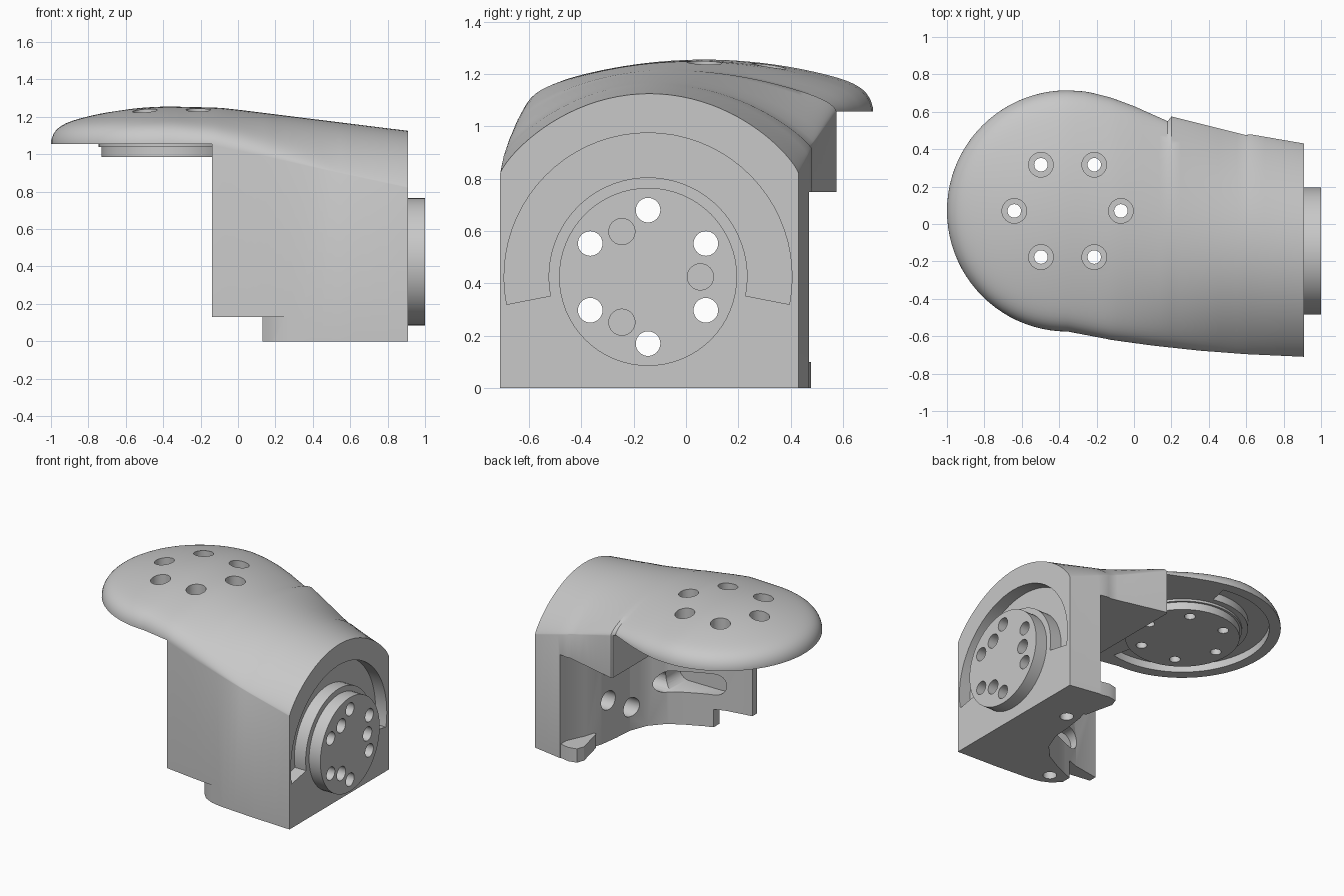
import bpy, bmesh, math

if "Cube" in bpy.data.objects:
    bpy.data.objects.remove(bpy.data.objects["Cube"])

grey = bpy.data.materials.new("plain grey")
grey.use_nodes = True
grey.diffuse_color = (0.58, 0.58, 0.58, 1)
grey.node_tree.nodes["Principled BSDF"].inputs["Base Color"].default_value = (0.58, 0.58, 0.58, 1)

HUB = (-0.355, 0.07)      # vertical joint axis, x and y
SIDE = (-0.145, 0.425)    # horizontal joint axis, y and z
R = 0.645                 # radius of the round end


def finish(name, bm):
    bmesh.ops.recalc_face_normals(bm, faces=bm.faces)
    mesh = bpy.data.meshes.new(name)
    bm.to_mesh(mesh)
    bm.free()
    ob = bpy.data.objects.new(name, mesh)
    bpy.context.collection.objects.link(ob)
    mesh.materials.append(grey)
    return ob


def loft(name, rings):
    bm = bmesh.new()
    loops = [[bm.verts.new(p) for p in ring] for ring in rings]
    for a, b in zip(loops, loops[1:]):
        for i in range(len(a)):
            j = (i + 1) % len(a)
            bm.faces.new((a[i], a[j], b[j], b[i]))
    bm.faces.new(loops[0])
    bm.faces.new(loops[-1])
    return finish(name, bm)


def prism(name, pts, lo, hi, axis="Z"):
    place = {"X": lambda a, b, h: (h, a, b),
             "Y": lambda a, b, h: (a, h, b),
             "Z": lambda a, b, h: (a, b, h)}[axis]
    return loft(name, [[place(a, b, h) for a, b in pts] for h in (lo, hi)])


def arc(c, r, a0, a1, n):
    return [(c[0] + r * math.cos(math.radians(a0 + (a1 - a0) * i / n)),
             c[1] + r * math.sin(math.radians(a0 + (a1 - a0) * i / n))) for i in range(n + 1)]


def circle(c, r, n=32):
    return arc(c, r, 0, 360, n)[:-1]


def sector(c, r1, r2, a0, a1):
    return arc(c, r1, a0, a1, 40) + arc(c, r2, a1, a0, 40)


def cut(tool, *targets):
    tool.hide_render = True
    for ob in targets:
        mod = ob.modifiers.new("cut", "BOOLEAN")
        mod.operation = "DIFFERENCE"
        mod.solver = "EXACT"
        mod.object = tool
        bpy.context.view_layer.objects.active = ob
        bpy.ops.object.modifier_apply(modifier=mod.name)
    bpy.data.objects.remove(tool)


def curve(x, pts):
    for (x0, v0), (x1, v1) in zip(pts, pts[1:]):
        if x <= x1:
            return v0 + (v1 - v0) * (x - x0) / (x1 - x0)
    return pts[-1][1]


# Outline and height curves of the arm, along x
back = [(-0.355, 0.715), (-0.25, 0.708), (-0.12, 0.675), (0, 0.63), (0.18, 0.55),
        (0.2, 0.575), (0.6, 0.475), (0.62, 0.48), (0.91, 0.43)]
front = [(-0.355, -0.575), (-0.12, -0.62), (0.1, -0.65), (0.35, -0.677), (0.6, -0.696), (0.91, -0.71)]
crest = [(-0.355, 1.255), (-0.1, 1.249), (0, 1.238), (0.91, 1.125)]
front_seam = [(-0.355, 1.055), (-0.14, 1.05), (0.91, 0.82)]
back_seam = [(-0.355, 1.055), (0.2, 1.055), (0.91, 0.82)]
rim = [(-0.355, 0.45), (0, 0.3), (0.5, 0), (0.91, 0)]
power = [(-0.355, 1), (0.91, 0.8)]


def crown(r, w, p):
    """Shallow dome mixed with a rounded rim."""
    r = min(abs(r), 1)
    return (1 - w) * (1 - r * r) ** p + w * math.sqrt(1 - r ** 16)


def section(x, n=44):
    u = min((x - HUB[0]) / R, 0)
    if u < 0:
        half = R * math.sqrt(1 - u * u)
        yf, yb = HUB[1] - half, HUB[1] + half
    else:
        yf, yb = curve(x, front), curve(x, back)
    x0 = max(x, HUB[0])
    zf, zb, zt, w, p = (curve(x0, c) for c in (front_seam, back_seam, crest, rim, power))
    ring = [(x, yf, 0)]
    for i in range(n + 1):
        t = -math.cos(math.pi * i / n)
        zs = (zf + zb) / 2 + (zb - zf) / 2 * t
        r = math.sqrt(u * u + (1 - u * u) * t * t)
        ring.append((x, (yf + yb) / 2 + (yb - yf) / 2 * t, zs + (zt - zs) * crown(r, w, p)))
    return ring + [(x, yb, 0)]


# Body: rounded arm blending into an upright block
xs = [HUB[0] - R * math.cos(math.pi / 2 * i / 22) for i in range(22)]
xs[0] = -0.9995
xs += [HUB[0] + (0.18 - HUB[0]) * i / 12 for i in range(13)]
xs += [0.2 + 0.4 * i / 8 for i in range(9)] + [0.62, 0.7, 0.8, 0.91]
body = loft("bracket_body", [section(x) for x in xs])

# Clear the space below the round end and hollow out the block
cut(prism("under_cutter", [(-1.2, -1), (-0.14, -1), (-0.14, -0.56), (0.05, -0.53), (0.19, -0.48),
                           (0.19, 1), (-1.2, 1)], -0.1, 1.056), body)
cut(prism("cavity_cutter", [(-0.3, -0.57), (-0.14, -0.56), (0.05, -0.53), (0.2, -0.475), (0.3, -0.43),
                            (0.41, -0.37), (0.5, -0.27), (0.55, -0.14), (0.56, 0), (0.58, 0.14),
                            (0.62, 0.27), (0.68, 0.4), (0.68, 0.9), (-0.3, 0.9)], -0.1, 0.75), body)
cut(prism("step_cutter", [(-0.3, -1), (0.35, -1), (0.35, -0.68), (0.25, -0.66), (0.18, -0.625),
                          (0.13, -0.57), (0.13, -0.3), (-0.3, -0.3)], -0.1, 0.13), body)

# Long pocket on the inside of the front wall
cut(prism("pocket_cutter", arc((0.39, 0.31), 0.075, -90, 90, 12) + arc((0.12, 0.31), 0.075, 90, 270, 12),
          -0.59, -0.3, "Y"), body)

# Curved stop grooves around both joints
cut(prism("side_groove_cutter", sector(SIDE, 0.38, 0.55, -11, 191), 0.82, 1.1, "X"), body)
cut(prism("top_groove_cutter", sector(HUB, 0.43, 0.57, 78, 282), 0.9, 1.11), body)

# Joint hubs
side_hub = prism("side_hub", circle(SIDE, 0.34, 64), 0.8, 1.0, "X")
top_hub = prism("top_hub", circle(HUB, 0.375, 64), 0.985, 1.1)
collar = prism("top_hub_collar", circle(HUB, 0.39, 64), 1.04, 1.1)

# Bolt holes through both hubs, with wider seats
for i in range(6):
    a = math.radians(60 * i)
    c = (SIDE[0] + 0.255 * math.sin(a), SIDE[1] + 0.255 * math.cos(a))
    cut(prism("bolt_cutter", circle(c, 0.047), 0.3, 1.1, "X"), body, side_hub)
    cut(prism("bolt_seat_cutter", circle(c, 0.068), 0.3, 0.68, "X"), body)
    c = (HUB[0] + 0.285 * math.cos(a), HUB[1] + 0.285 * math.sin(a))
    cut(prism("screw_cutter", circle(c, 0.036), 0.9, 1.4), body, top_hub, collar)
    cut(prism("screw_head_cutter", circle(c, 0.066), 1.13, 1.4), body)

# Blind pin holes in the side hub and the base
for i in range(3):
    a = math.radians(120 * i)
    c = (SIDE[0] + 0.2 * math.cos(a), SIDE[1] + 0.2 * math.sin(a))
    cut(prism("pin_cutter", circle(c, 0.05), 0.85, 1.1, "X"), side_hub, body)
for c in ((0.25, -0.56), (0.66, 0.1)):
    cut(prism("base_hole_cutter", circle(c, 0.045), -0.1, 0.1), body)

# Small rear foot
foot = prism("rear_foot", [(0.75, 0.2), (0.75, 0.45), (0.61, 0.478), (0.55, 0.465), (0.53, 0.41), (0.58, 0.2)],
             0, 0.1)

# Smooth curves, sharp edges
bpy.ops.object.select_all(action="DESELECT")
for ob in (body, side_hub, top_hub, collar, foot):
    ob.select_set(True)
    bpy.context.view_layer.objects.active = ob
bpy.ops.object.shade_smooth_by_angle(angle=math.radians(30))
